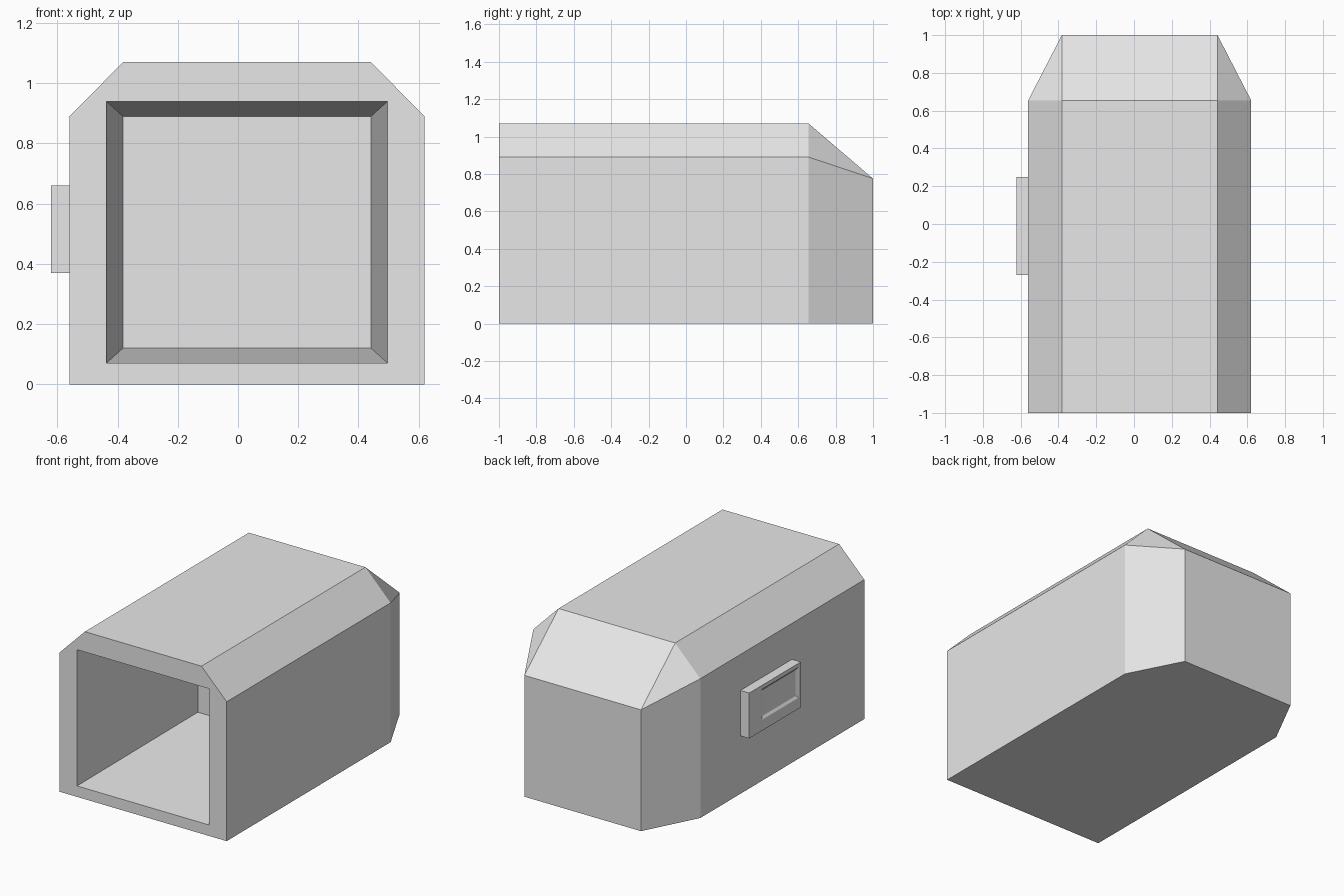
import bpy, bmesh
from mathutils import Vector

if "Cube" in bpy.data.objects:
    bpy.data.objects.remove(bpy.data.objects["Cube"])

CX = 0.03  # centre line of the body

gray = bpy.data.materials.new("light_gray")
gray.diffuse_color = (0.8, 0.8, 0.8, 1)
gray.use_nodes = True
gray.node_tree.nodes["Principled BSDF"].inputs["Base Color"].default_value = gray.diffuse_color


def loft(name, rings):
    """Skin a row of matching rings, cap both ends and merge doubled corners."""
    bm = bmesh.new()
    loops = [[bm.verts.new(Vector(p)) for p in ring] for ring in rings]
    for a, b in zip(loops, loops[1:]):
        for i in range(len(a)):
            j = (i + 1) % len(a)
            bm.faces.new((a[i], a[j], b[j], b[i]))
    bm.faces.new(loops[0])
    bm.faces.new(loops[-1])
    bmesh.ops.remove_doubles(bm, verts=bm.verts[:], dist=0.0005)
    bmesh.ops.recalc_face_normals(bm, faces=bm.faces[:])
    mesh = bpy.data.meshes.new(name)
    bm.to_mesh(mesh)
    bm.free()
    mesh.materials.append(gray)
    obj = bpy.data.objects.new(name, mesh)
    bpy.context.collection.objects.link(obj)
    return obj


def section(y, half, z0, shoulder, top_half, top):
    """Six-point cross-section, mirrored about the centre line."""
    right = [(half, z0), (half, shoulder), (top_half, top)]
    pts = right + [(-x, z) for x, z in reversed(right)]
    return [(CX + x, y, z) for x, z in pts]


def panel_ring(x, y0, y1, z0, z1):
    return [(x, y0, z0), (x, y1, z0), (x, y1, z1), (x, y0, z1)]


# Hollow body: tapering cavity, front rim, chamfered shell, sloped back
loft("body_shell", [
    section(0.14, 0.412, 0.12, 0.89, 0.412, 0.89),
    section(-1.0, 0.467, 0.07, 0.94, 0.467, 0.94),
    section(-1.0, 0.59, 0.0, 0.89, 0.412, 1.07),
    section(0.655, 0.59, 0.0, 0.89, 0.412, 1.07),
    section(1.0, 0.412, 0.0, 0.775, 0.412, 0.775),
])

# Side control panel with a shallow bevelled recess
loft("side_panel", [
    panel_ring(-0.56, -0.27, 0.25, 0.37, 0.66),
    panel_ring(-0.622, -0.27, 0.25, 0.37, 0.66),
    panel_ring(-0.622, -0.25, 0.125, 0.44, 0.635),
    panel_ring(-0.612, -0.232, 0.107, 0.455, 0.622),
])
